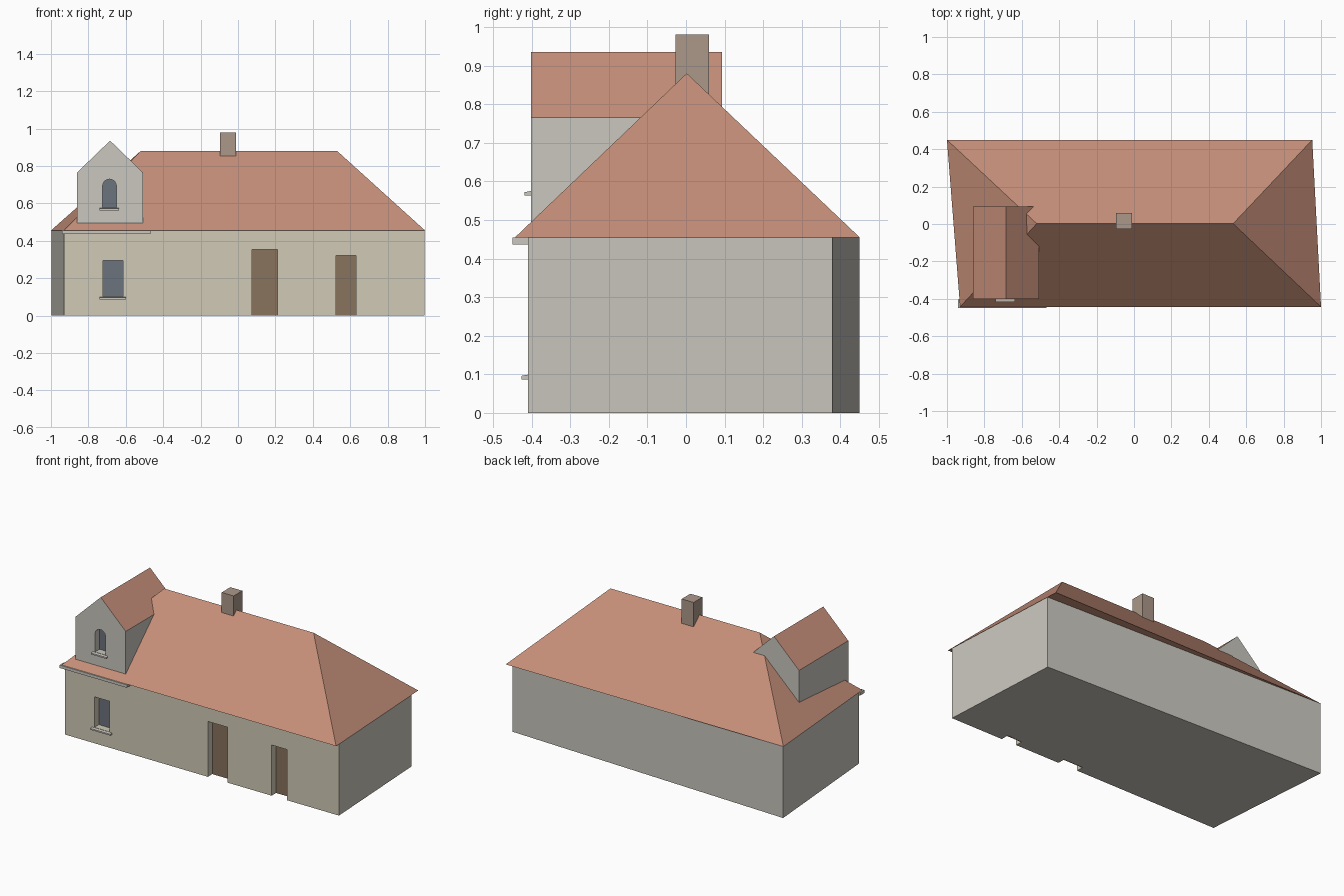
import bpy, bmesh, math

if "Cube" in bpy.data.objects:
    bpy.data.objects.remove(bpy.data.objects["Cube"])


def material(name, rgb):
    m = bpy.data.materials.new(name)
    lin = [(c / 255 / 12.92) if c < 11 else ((c / 255 + 0.055) / 1.055) ** 2.4 for c in rgb]
    m.diffuse_color = (*lin, 1)
    m.use_nodes = True
    m.node_tree.nodes["Principled BSDF"].inputs["Base Color"].default_value = m.diffuse_color
    return m


CREAM = material("cream_plaster", (208, 202, 182))
GREY = material("grey_plaster", (202, 199, 190))
TILE = material("roof_tile", (197, 143, 121))
BRICK = material("chimney_brick", (172, 152, 138))
GLASS = material("window_glass", (108, 115, 125))
WOOD = material("door_wood", (136, 115, 93))


def finish(name, bm, mats):
    bmesh.ops.recalc_face_normals(bm, faces=bm.faces)
    me = bpy.data.meshes.new(name)
    bm.to_mesh(me)
    bm.free()
    for m in mats:
        me.materials.append(m)
    ob = bpy.data.objects.new(name, me)
    bpy.context.collection.objects.link(ob)
    return ob


def prism(name, profile, axis, a, b, *mats):
    """Extrude a closed 2D profile along an axis from a to b."""
    place = {"x": lambda u, v, w: (w, u, v),
             "y": lambda u, v, w: (u, w, v),
             "z": lambda u, v, w: (u, v, w)}[axis]
    bm = bmesh.new()
    ends = [[bm.verts.new(place(u, v, w)) for u, v in profile] for w in (a, b)]
    for ring in ends:
        bm.faces.new(ring)
    n = len(profile)
    for i in range(n):
        j = (i + 1) % n
        bm.faces.new((ends[0][i], ends[0][j], ends[1][j], ends[1][i]))
    return finish(name, bm, mats)


def rect(u0, u1, v0, v1):
    return [(u0, v0), (u1, v0), (u1, v1), (u0, v1)]


def opening(name, host, profile, y, mat):
    """Cut a recess into a front wall and set a panel at its back."""
    cut_profile = [(u, v if v > 0 else -0.02) for u, v in profile]
    cutter = prism(name + "_cutter", cut_profile, "y", y - 0.05, y + 0.05)
    cutter.hide_render = True
    cutter.display_type = "WIRE"
    mod = host.modifiers.new(name, "BOOLEAN")
    mod.operation = "DIFFERENCE"
    mod.solver = "EXACT"
    mod.object = cutter
    prism(name, profile, "y", y + 0.045, y + 0.06, mat)


def sill(name, x0, x1, y, z):
    prism(name, [(y + 0.01, z), (y - 0.016, z - 0.005), (y - 0.016, z - 0.014),
                 (y + 0.01, z - 0.014)], "x", x0, x1, GREY)


# House walls on a slightly skewed plan; the front is cream
EAVE = 0.455
walls = prism("walls", [(-0.93, -0.41), (0.997, -0.41), (0.955, 0.38), (-0.998, 0.45)],
              "z", 0, EAVE, CREAM, GREY)
for p in walls.data.polygons:
    p.material_index = 0 if p.normal.y < -0.9 else 1

# Hipped roof
bm = bmesh.new()
e = [bm.verts.new((x, y, EAVE)) for x, y in
     [(-0.93, -0.443), (1.0, -0.443), (0.953, 0.45), (-1.0, 0.45)]]
r = [bm.verts.new((x, 0.002, 0.88)) for x in (-0.52, 0.53)]
for f in [(e[0], e[1], r[1], r[0]), (e[1], e[2], r[1]), (e[2], e[3], r[0], r[1]),
          (e[3], e[0], r[0]), e]:
    bm.faces.new(f)
finish("roof", bm, [TILE])

# Cornice under the left part of the front eave
prism("cornice", rect(-0.94, -0.467, -0.45, -0.405), "z", 0.436, 0.4545, GREY)

# Chimney
prism("chimney", rect(-0.096, -0.012, -0.027, 0.06), "z", 0.8, 0.98, BRICK)

# Dormer: gabled body with tiled slopes
dormer = prism("dormer", [(-0.86, 0.47), (-0.508, 0.47), (-0.508, 0.765),
                          (-0.684, 0.935), (-0.86, 0.765)], "y", -0.402, 0.093, GREY, TILE)
for p in dormer.data.polygons:
    p.material_index = 1 if p.normal.z > 0.3 else 0

# Arched dormer window
cx, hw, spring = -0.687, 0.037, 0.692
arch = [(cx - hw, 0.577), (cx + hw, 0.577)] + [
    (cx + hw * math.cos(math.pi * i / 12), spring + hw * math.sin(math.pi * i / 12))
    for i in range(13)]
opening("dormer_window", dormer, arch, -0.402, GLASS)
sill("dormer_sill", -0.74, -0.635, -0.402, 0.577)

# Ground floor window and doors
opening("front_window", walls, rect(-0.723, -0.615, 0.101, 0.295), -0.41, GLASS)
sill("front_sill", -0.74, -0.6, -0.41, 0.101)
opening("main_door", walls, rect(0.075, 0.212, 0, 0.352), -0.41, WOOD)
opening("side_door", walls, rect(0.524, 0.63, 0, 0.322), -0.41, WOOD)
